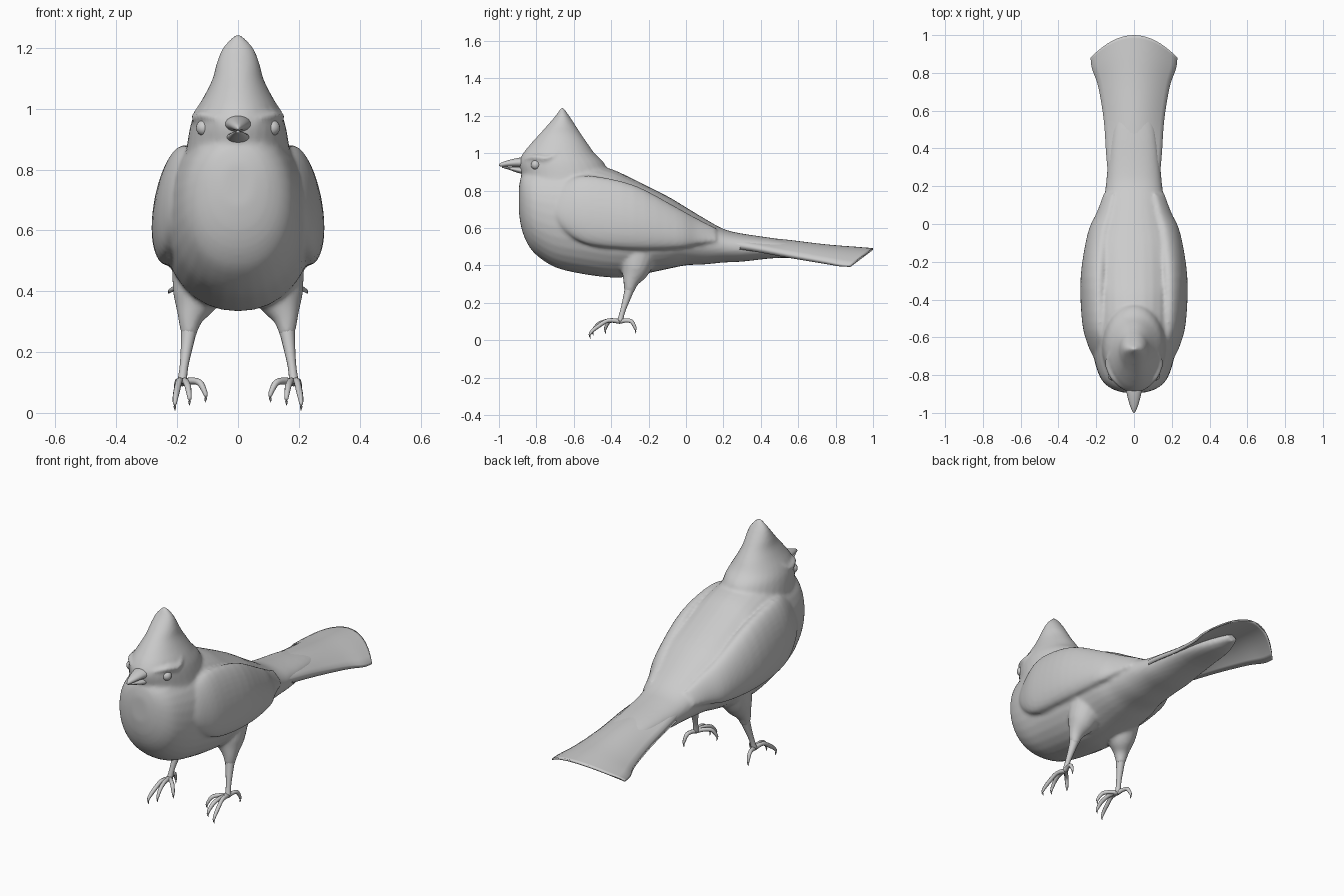
import bpy, bmesh
from math import sin, cos, pi
from mathutils import Vector

if "Cube" in bpy.data.objects:
    bpy.data.objects.remove(bpy.data.objects["Cube"])


def spline(rows, n=4):
    """Catmull-Rom interpolation of rows of numbers."""
    out = []
    for i in range(len(rows) - 1):
        a, b, c, d = (rows[min(max(i + k, 0), len(rows) - 1)] for k in (-1, 0, 1, 2))
        for j in range(n):
            t = j / n
            out.append([q + .5 * t * (r - p + t * (2*p - 5*q + 4*r - s + t * (3*(q - r) + s - p)))
                        for p, q, r, s in zip(a, b, c, d)])
    return out + [list(rows[-1])]


def loft(name, rings):
    bm = bmesh.new()
    vs = [[bm.verts.new(p) for p in ring] for ring in rings]
    n = len(vs[0])
    for a, b in zip(vs, vs[1:]):
        for i in range(n):
            bm.faces.new((a[i], a[(i + 1) % n], b[(i + 1) % n], b[i]))
    bm.faces.new(vs[0])
    bm.faces.new(vs[-1][::-1])
    bmesh.ops.recalc_face_normals(bm, faces=bm.faces[:])
    me = bpy.data.meshes.new(name)
    bm.to_mesh(me)
    bm.free()
    me.shade_smooth()
    ob = bpy.data.objects.new(name, me)
    bpy.context.collection.objects.link(ob)
    return ob


def oval(n=32, e=1.0):
    """Unit (super)ellipse points."""
    pts = []
    for i in range(n):
        c, s = cos(2 * pi * i / n), sin(2 * pi * i / n)
        pts.append((abs(c) ** e * (1 if c > 0 else -1), abs(s) ** e * (1 if s > 0 else -1)))
    return pts


def loft_y(name, rows, e=1.0, lean=0, side=1):
    """Rows of y, z bottom, z top, half width, centre x."""
    return loft(name, [[(side * (x + w * u - lean * v), y, (lo + hi) / 2 + (hi - lo) / 2 * v)
                        for u, v in oval(e=e)] for y, lo, hi, w, x in spline(rows)])


def tube(name, pts, n=10, flat=1.0):
    """Tapered tube through x, y, z, radius."""
    rows = spline(pts)
    rings = []
    for i, r in enumerate(rows):
        p = Vector(r[:3])
        t = Vector(rows[min(i + 1, len(rows) - 1)][:3]) - Vector(rows[max(i - 1, 0)][:3])
        q = t.to_track_quat('Z', 'Y')
        rings.append([p + q @ Vector((r[3] * u, r[3] * v * flat, 0)) for u, v in oval(n)])
    return loft(name, rings)


# Torso, running back into the underside of the tail
skin = [loft_y("body", [
    (-.893, .68, .82, .05, 0), (-.88, .60, .88, .10, 0), (-.85, .52, .91, .15, 0),
    (-.80, .455, .93, .185, 0), (-.70, .39, .945, .215, 0), (-.56, .355, .955, .235, 0),
    (-.40, .335, .915, .245, 0), (-.28, .343, .86, .243, 0), (-.10, .38, .77, .23, 0),
    (0, .40, .71, .195, 0), (.10, .405, .65, .165, 0), (.20, .415, .595, .15, 0),
    (.30, .42, .57, .14, 0), (.50, .44, .54, .115, 0), (.70, .435, .505, .075, 0),
    (.82, .45, .49, .03, 0)], e=.93)]

# Head and pointed crest, stacked upwards
head = [(.76, -.86, -.42, .17), (.82, -.872, -.41, .175), (.88, -.88, -.41, .168),
        (.95, -.893, -.44, .155), (1.0, -.87, -.49, .135), (1.05, -.83, -.525, .107),
        (1.1, -.785, -.56, .083), (1.15, -.74, -.592, .07), (1.2, -.697, -.625, .05),
        (1.243, -.668, -.655, .012)]
skin.append(loft("head", [[(w * u, (f + b) / 2 + (b - f) / 2 * v, z) for u, v in oval()]
                          for z, f, b, w in spline(head)]))

for s in (1, -1):
    # Folded wing, thigh and brow ridge
    skin.append(loft_y("wing", [
        (-.72, .67, .79, .03, .165), (-.65, .58, .85, .05, .185), (-.52, .51, .88, .065, .205),
        (-.28, .485, .83, .07, .208), (-.05, .49, .71, .055, .185), (.06, .51, .65, .035, .155),
        (.16, .53, .60, .012, .135)], lean=.025, side=s))
    skin.append(tube("thigh", [(s * .12, -.25, .46, .10), (s * .14, -.275, .37, .075),
                               (s * .157, -.295, .31, .042), (s * .162, -.305, .25, .024)], 16))
    skin.append(tube("brow", [(s * .06, -.868, .965, .008), (s * .115, -.81, .978, .014),
                              (s * .14, -.74, .972, .014), (s * .135, -.69, 1.0, .006)], 8))

# Fuse the feathered parts into one smooth skin
bpy.ops.object.select_all(action='DESELECT')
for o in skin:
    o.select_set(True)
body = bpy.context.view_layer.objects.active = skin[0]
bpy.ops.object.join()
m = body.modifiers.new("fuse", 'REMESH')
m.mode, m.voxel_size, m.use_smooth_shade = 'VOXEL', .01, True
m = body.modifiers.new("soften", 'SMOOTH')
m.factor, m.iterations = .5, 5
for name in ("fuse", "soften"):
    bpy.ops.object.modifier_apply(modifier=name)

# Fanned tail: y, half width, centre z, edge z, thickness, bow of the end
tail = [(.10, .12, .615, .54, .03, 0), (.34, .145, .56, .508, .03, 0), (.55, .16, .536, .465, .025, 0),
        (.75, .19, .512, .43, .02, .02), (.90, .222, .50, .41, .015, .08), (1.0, .23, .492, .402, .01, .12)]
rings = []
for y, w, zc, ze, t, bow in spline(tail):
    us = [i / 8 - 1 for i in range(17)]
    top = [(w * u, y - bow * u * u, zc + (ze - zc) * u * u) for u in us]
    rings.append(top + [(x, yy, z - t) for x, yy, z in reversed(top)])
loft("tail", rings)

# Beak
loft_y("upper_beak", [(-.85, .92, .98, .048, 0), (-.90, .925, .974, .038, 0), (-.95, .928, .962, .025, 0),
                      (-.985, .928, .95, .012, 0), (-1.0, .932, .94, .003, 0)])
loft_y("lower_beak", [(-.85, .88, .925, .042, 0), (-.90, .895, .925, .032, 0),
                      (-.95, .912, .927, .018, 0), (-.985, .922, .928, .005, 0)])

# Eyes, shanks and clawed toes
for s in (1, -1):
    side = "left" if s > 0 else "right"
    bpy.ops.mesh.primitive_uv_sphere_add(segments=20, ring_count=12, radius=.026,
                                         location=(s * .112, -.803, .937))
    bpy.context.object.name = side + "_eye"
    bpy.ops.object.shade_smooth()
    tube(side + "_shank", [(s * .16, -.30, .28, .027), (s * .168, -.318, .22, .02),
                           (s * .178, -.34, .15, .014), (s * .184, -.353, .10, .016)], 12)
    for name, x, y, z in (("outer", .207, -.51, .008), ("middle", .16, -.495, .025),
                          ("inner", .108, -.43, .035), ("back", .203, -.272, .035)):
        a, d = Vector((.184, -.353)), Vector((x - .184, y + .353))
        steps = ((0, .10, .013), (.4, .105, .011), (.75, z + .065, .011),
                 (.95, z + .04, .009), (1.03, z + .02, .006), (1, z, .001))
        tube(f"{side}_{name}_toe", [(s * (a + d * k).x, (a + d * k).y, h, r) for k, h, r in steps], 8)
